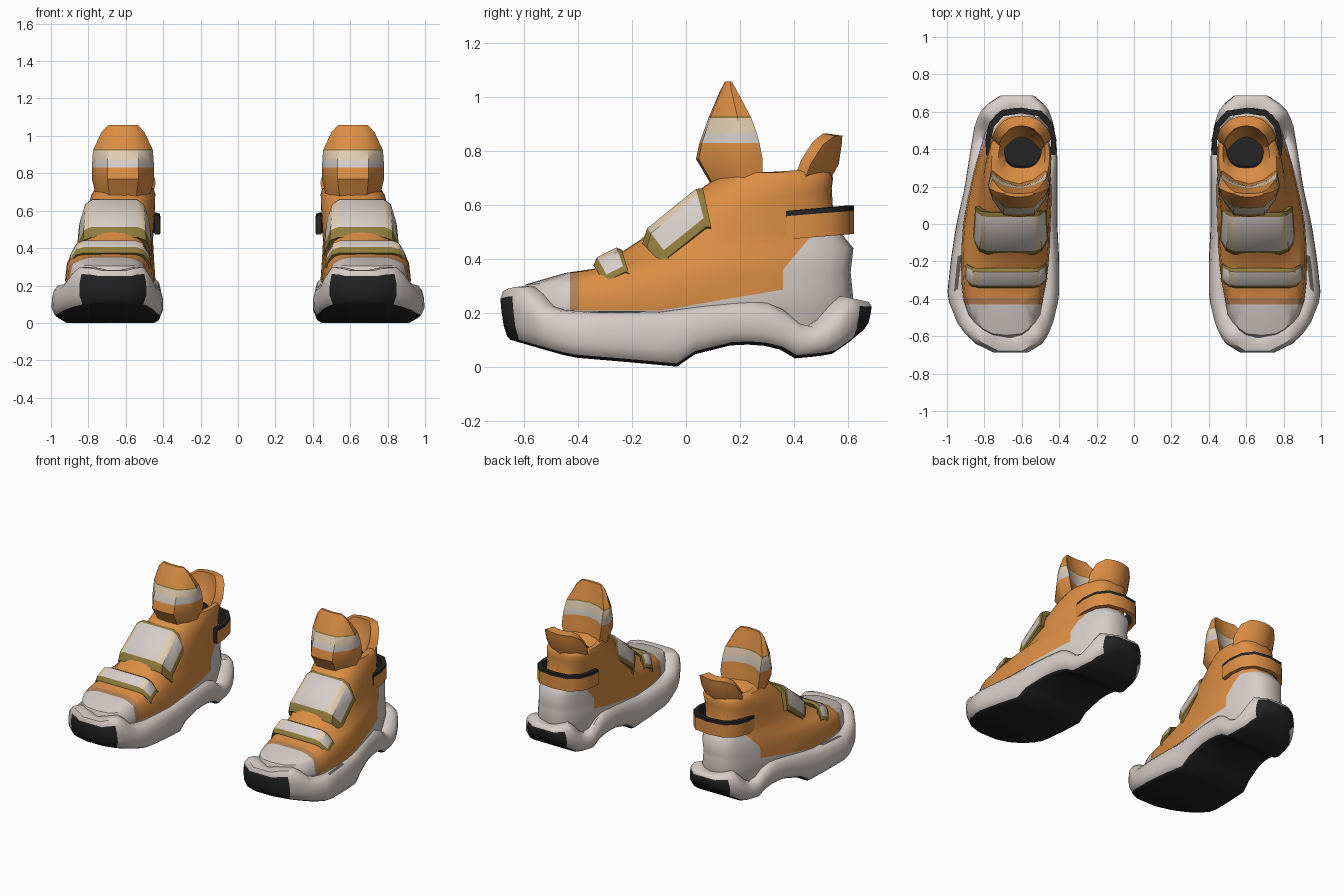
import bpy, bmesh, math
from mathutils import Vector

if "Cube" in bpy.data.objects:
    bpy.data.objects.remove(bpy.data.objects["Cube"])

COLOURS = {
    "orange": (0.71, 0.27, 0.058), "light_grey": (0.67, 0.61, 0.58),
    "black": (0.018, 0.018, 0.019), "olive": (0.28, 0.20, 0.045),
    "cream": (0.76, 0.61, 0.44), "tan": (0.46, 0.22, 0.09), "dark_grey": (0.11, 0.105, 0.10),
}
MATS = {}
for key, rgb in COLOURS.items():
    MATS[key] = bpy.data.materials.new(key)
    MATS[key].diffuse_color = (*rgb, 1)
NAMES = list(COLOURS)
ORANGE, GREY, BLACK, OLIVE, CREAM, TAN, DARK = range(7)


def lerp_table(table, v):
    """Piecewise linear lookup in a sorted list of (position, value)."""
    if v <= table[0][0]:
        return table[0][1]
    for (a, p), (b, q) in zip(table, table[1:]):
        if v <= b:
            return p + (q - p) * (v - a) / (b - a)
    return table[-1][1]


def skin(bm, rows, closed, colour):
    """Join rows of points with quads; colour(i, j) picks the material."""
    vs = [[bm.verts.new(p) for p in r] for r in rows]
    n = len(rows[0])
    for i in range(len(rows) - 1):
        for j in range(n if closed else n - 1):
            k = (j + 1) % n
            f = bm.faces.new((vs[i][j], vs[i][k], vs[i + 1][k], vs[i + 1][j]))
            f.material_index = colour(i, j)
    return vs


def finish(name, bm, thickness=0, angle=40):
    """Make the object and mirror it into a pair."""
    bmesh.ops.recalc_face_normals(bm, faces=bm.faces)
    me = bpy.data.meshes.new(name)
    bm.to_mesh(me)
    bm.free()
    ob = bpy.data.objects.new(name, me)
    bpy.context.collection.objects.link(ob)
    for k in NAMES:
        me.materials.append(MATS[k])
    if thickness:
        s = ob.modifiers.new("thickness", 'SOLIDIFY')
        s.thickness, s.offset = thickness, 0
    m = ob.modifiers.new("pair", 'MIRROR')
    m.use_mirror_merge = False
    bpy.ops.object.select_all(action='DESELECT')
    ob.select_set(True)
    bpy.context.view_layer.objects.active = ob
    bpy.ops.object.convert(target='MESH')
    bpy.ops.object.shade_smooth_by_angle(angle=math.radians(angle))


# Plan outline and side profile of the sole
OUTER = [(-.69, .76), (-.64, .86), (-.55, .94), (-.4, 1.0), (-.2, .98), (0, .95), (.2, .905),
         (.4, .875), (.55, .85), (.63, .81), (.69, .72)]
INNER = [(-.69, .56), (-.64, .48), (-.55, .435), (-.4, .40), (-.2, .40), (0, .41), (.2, .41),
         (.4, .41), (.55, .43), (.63, .46), (.69, .53)]
TOP = [(-.69, .28), (-.66, .295), (-.6, .295), (-.56, .25), (-.52, .21), (-.4, .2), (-.1, .2),
       (.0, .215), (.2, .24), (.34, .235), (.44, .15), (.5, .145), (.56, .2), (.6, .26), (.69, .24)]
BOTTOM = [(-.69, .10), (-.6, .075), (-.45, .035), (-.2, .015), (-.03, .0), (.03, .045), (.2, .085),
          (.35, .075), (.43, .03), (.57, .045), (.64, .09), (.69, .13)]


def centre(y):
    return (lerp_table(OUTER, y) + lerp_table(INNER, y)) / 2


# Sole: bulging wall, with black tread, toe cap and heel cap (side inset, end inset, height, lift)
N = 28
ys = [-.69 * math.cos(math.pi * (.07 + .86 * i / (N - 1))) / math.cos(math.pi * .07) for i in range(N)]
rim = [(lerp_table(OUTER, y), y) for y in ys] + [(lerp_table(INNER, y), y) for y in reversed(ys)]
rows = []
for inset, end, frac, lift in [(.04, .04, 0, 0), (.018, .028, 0, .012), (0, .014, .3, 0),
                               (.002, .006, .6, 0), (.012, .002, .84, 0), (.034, .012, 1, 0),
                               (.056, .045, 1, .004), (.09, .08, 1, -.005), (.115, .105, .8, 0)]:
    row = []
    for x, y in rim:
        c = centre(y)
        b, t = lerp_table(BOTTOM, y), lerp_table(TOP, y)
        row.append((c + (x - c) * (1 - inset / abs(x - c)), y * (1 - end / .69), b + (t - b) * frac + lift))
    rows.append(row)


def sole_colour(i, j):
    (xa, ya), (xb, yb) = rim[j], rim[(j + 1) % len(rim)]
    x, y = (xa + xb) / 2, (ya + yb) / 2
    if i == 0 or (i < 4 and (y < -.645 or y > .655)):
        return BLACK
    return DARK if i == 5 and x > .8 and -.37 < y < -.2 else GREY


bm = bmesh.new()
vs = skin(bm, rows, True, sole_colour)
for ring, col in ((vs[0], BLACK), (vs[-1], GREY)):
    for i in range(N - 1):
        f = bm.faces.new((ring[i], ring[i + 1], ring[-2 - i], ring[-1 - i]))
        f.material_index = col
finish("sole", bm, angle=50)

# Upper: rings (front z, back z, front y, back y, front half width, back half width, x shift)
RINGS = [(.12, .12, -.60, .59, .245, .19, 0), (.22, .25, -.63, .62, .262, .205, 0),
         (.305, .35, -.595, .61, .25, .20, 0), (.347, .44, -.45, .62, .225, .19, -.005),
         (.365, .50, -.33, .57, .205, .18, -.015), (.47, .58, -.17, .545, .185, .18, -.025),
         (.58, .66, -.04, .54, .175, .18, -.03), (.67, .70, .07, .545, .165, .175, -.035),
         (.72, .72, .14, .535, .155, .155, -.04), (.715, .735, .22, .51, .125, .125, -.045),
         (.68, .70, .30, .485, .098, .098, -.05), (.58, .58, .31, .485, .098, .098, -.05)]
SEG = 36
rows = []
for zf, zb, yf, yb, wf, wb, shift in RINGS:
    row = []
    for k in range(SEG):
        a = 2 * math.pi * k / SEG
        u = (1 - math.cos(a)) / 2
        s = math.copysign(abs(math.sin(a)) ** .65, math.sin(a))
        y = yf + (yb - yf) * u
        row.append((centre(y) + shift + (wf + (wb - wf) * u) * s, y, zf + (zb - zf) * u))
    rows.append(row)
bm = bmesh.new()
vs = skin(bm, rows, True, lambda i, j: BLACK if i > 9 else ORANGE)
bm.faces.new(vs[-1]).material_index = BLACK
# Cut clean colour borders for the toe, its trim, the foxing and the heel counter
for co, no in [((0, -.43, 0), (0, 1, 0)), ((0, -.395, 0), (0, 1, 0)), ((0, 0, .208), (0, 0, 1)),
               ((0, -.1, .208), (0, -.17, 1)), ((0, .36, 0), (0, 1, 0)),
               ((0, .36, .36), (0, -1.2, 1)), ((0, 0, .49), (0, 0, 1))]:
    bmesh.ops.bisect_plane(bm, geom=bm.verts[:] + bm.edges[:] + bm.faces[:], plane_co=co, plane_no=no)
for f in bm.faces:
    c = f.calc_center_median()
    if f.material_index != ORANGE:
        continue
    heel = c.y > .36 and c.z < .49 and c.z < .36 + 1.2 * (c.y - .36)
    if c.y < -.43 or c.z < max(.208, .208 + .17 * (c.y + .1)) or heel:
        f.material_index = GREY
    elif c.y < -.395:
        f.material_index = TAN
finish("upper", bm, angle=50)

# Tongue: thick curved pad with a flat front and hollow back, rows (z, half width, front y, wing y)
rows = []
for z, w, yf, yb in [(.60, .13, .13, .27), (.68, .145, .09, .282), (.77, .166, .037, .284),
                     (.83, .166, .05, .272), (.868, .164, .064, .262), (.922, .16, .083, .242),
                     (.93, .157, .087, .238), (1.02, .115, .125, .19), (1.057, .08, .145, .17)]:
    d = yb - yf
    front = [(-1, .68), (-.85, .38), (-.5, .04), (0, 0), (.5, .04), (.85, .38), (1, .68)]
    back = [(.9, 1), (.5, .78), (0, .68), (-.5, .78), (-.9, 1)]
    rows.append([(.615 + w * u, yf + d * v, z) for u, v in front + back])
bm = bmesh.new()
vs = skin(bm, rows, True, lambda i, j: {3: GREY, 4: CREAM, 5: OLIVE}.get(i, ORANGE))
bm.faces.new(vs[-1])
finish("tongue", bm)

# Heel tab: curved leaf, rows (z, half width, middle y, wing y)
rows = [[(.60 + w * u, ym + (yw - ym) * u * u, z) for u in (-1, -.8, -.45, 0, .45, .8, 1)]
        for z, w, ym, yw in [(.67, .12, .49, .41), (.76, .14, .54, .445), (.83, .12, .55, .49),
                             (.86, .08, .552, .53)]]
bm = bmesh.new()
skin(bm, rows, False, lambda i, j: ORANGE)
finish("heel_tab", bm, .055)

# Heel loop: band around the back, dark on the top, ends and inside
PATH = [(.185, .37), (.19, .45), (.17, .54), (.11, .605), (0, .622)]
PATH += [(-x, y) for x, y in reversed(PATH[:-1])]
rows = []
for x, y in PATH:
    back = (y - .37) / .25
    ix, iy = x * .85, y - .03 * back
    rows.append([(.605 + px, py, z + .02 * back) for px, py, z in
                 [(x, y, .472), (x, y, .558), (x * .99, y, .577), (ix, iy, .577), (ix, iy, .472)]])
bm = bmesh.new()
vs = skin(bm, rows, True, lambda i, j: ORANGE if j in (0, 4) else BLACK)
for end in (vs[0], vs[-1]):
    bm.faces.new(end).material_index = BLACK
finish("heel_loop", bm, angle=40)


# Straps: folded pads with a coloured border and trimmed lower corners
def strap(name, cx, start, angle, length, border, half, drop, flare, trim, lip):
    d = Vector((0, math.cos(angle), math.sin(angle)))
    n = Vector((0, -math.sin(angle), math.cos(angle)))
    side = [(1, -drop), (.96, -drop * .75), (.83, -drop * .15), (.66, 0)]
    section = [(-u, h) for u, h in side] + [(u, h) for u, h in reversed(side)]
    last = len(section) - 1
    rows = []
    for s, edge in ((0, -lip), (border, 0), (length - border * .4, 0), (length, -.012)):
        k = half * (1 + flare * (1 - s / length))
        row = []
        for u, h in section:
            pull = trim * (h / drop) * (s / length)
            row.append(Vector((cx + u * k, *start)) + d * (s + pull) + n * (h + edge))
        rows.append(row)

    def colour(i, j):
        if i != 1 or j in (0, last - 1):
            return OLIVE
        return CREAM if j in (2, last - 3) else GREY

    bm = bmesh.new()
    skin(bm, rows, False, colour)
    finish(name, bm, .035)


strap("large_strap", .66, (-.165, .475), math.radians(39), .285, .045, .172, .12, .08, .06, .03)
strap("small_strap", .685, (-.335, .385), math.radians(27), .095, .02, .20, .085, .03, .01, .018)

for m in bpy.data.materials:
    if m.users and not m.is_grease_pencil:
        m.use_nodes = True
        m.node_tree.nodes["Principled BSDF"].inputs["Base Color"].default_value = m.diffuse_color
